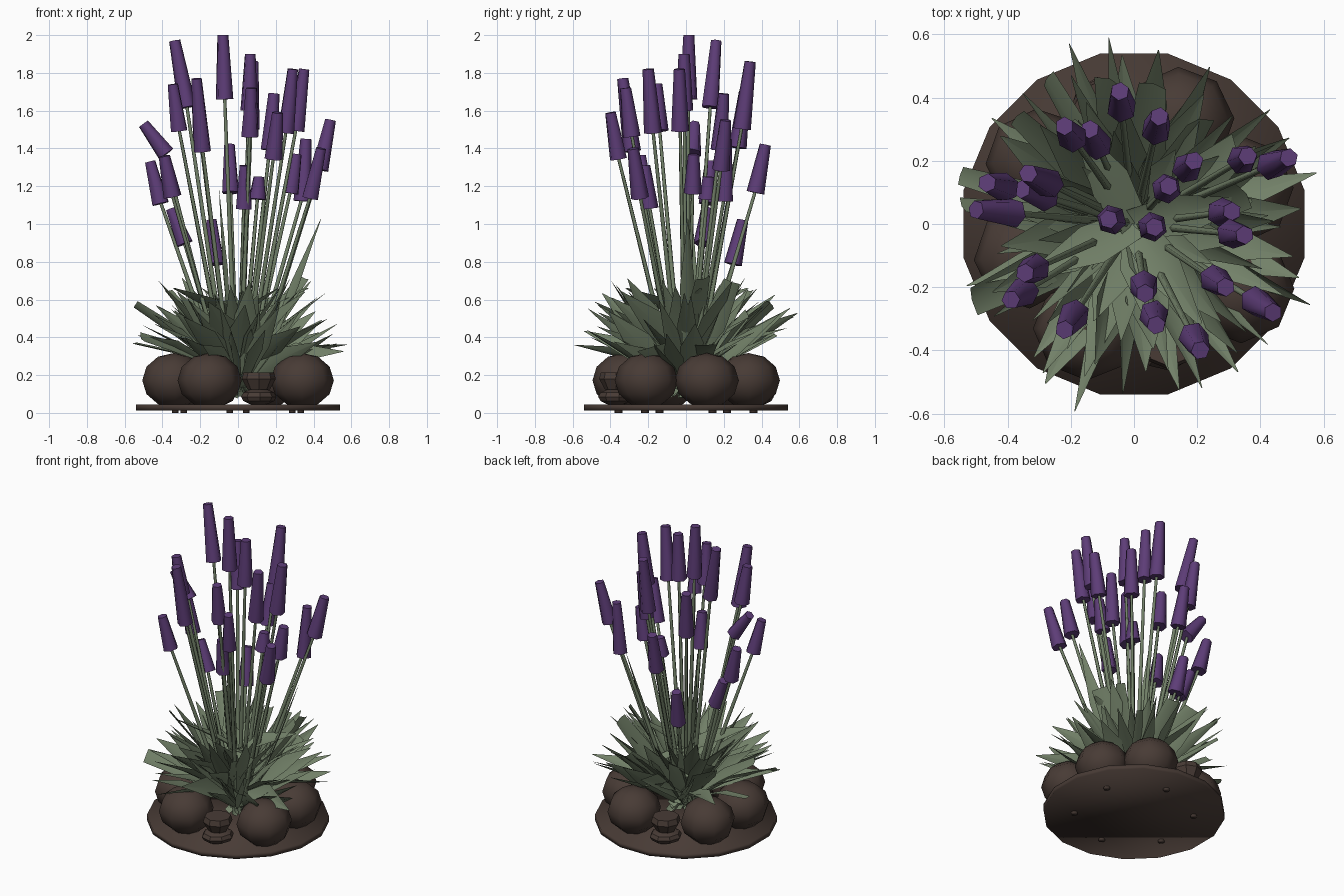
import bpy, bmesh, math, random
from mathutils import Vector, Matrix

random.seed(23)
cube = bpy.data.objects.get("Cube")
if cube:
    bpy.data.objects.remove(cube)


def material(name, rgb):
    mat = bpy.data.materials.new(name)
    mat.use_nodes = True
    mat.diffuse_color = (*rgb, 1)
    mat.node_tree.nodes["Principled BSDF"].inputs["Base Color"].default_value = (*rgb, 1)
    return mat


green = material("leaf green", (0.17, 0.22, 0.14))
purple = material("flower purple", (0.11, 0.046, 0.185))
brown = material("earth brown", (0.065, 0.044, 0.036))


def finish(name, bm, mat, smooth_angle):
    mesh = bpy.data.meshes.new(name)
    bm.to_mesh(mesh)
    bm.free()
    mesh.materials.append(mat)
    obj = bpy.data.objects.new(name, mesh)
    bpy.context.collection.objects.link(obj)
    bpy.ops.object.select_all(action='DESELECT')
    obj.select_set(True)
    bpy.context.view_layer.objects.active = obj
    bpy.ops.object.shade_smooth_by_angle(angle=math.radians(smooth_angle))


def taper(bm, start, end, r_start, r_end, sides, spin=0):
    """Add a tapered prism running between two points."""
    axis = end - start
    turn = axis.to_track_quat('Z', 'Y').to_matrix().to_4x4()
    place = Matrix.Translation((start + end) / 2) @ turn @ Matrix.Rotation(spin, 4, 'Z')
    bmesh.ops.create_cone(bm, cap_ends=True, segments=sides, radius1=r_start,
                          radius2=r_end, depth=axis.length, matrix=place)


def boulder(bm, centre, size, spin):
    """Add a faceted, squashed ball."""
    place = (Matrix.Translation(centre) @ Matrix.Rotation(spin, 4, 'Z')
             @ Matrix.Diagonal((*size, 1)))
    bmesh.ops.create_uvsphere(bm, u_segments=8, v_segments=6, radius=1, matrix=place)


def blade(bm, base, tip, width, twist, blunt, bow):
    """Add one creased leaf that bows upward on its way out."""
    bend = base.lerp(tip, 0.5) + Vector((0, 0, bow))
    axis = (tip - base).normalized()
    side = Vector((-axis.y, axis.x, 0)).normalized()
    side = Matrix.Rotation(twist, 3, axis) @ side
    normal = axis.cross(side)
    rows = []
    for t, w in ((0, 0.35), (0.6, 1), (1, blunt)):
        p = base * (1 - t) ** 2 + bend * 2 * t * (1 - t) + tip * t * t
        half = side * width * w / 2
        rib = p - normal * width * w * 0.14
        rows.append([bm.verts.new(q) for q in (p - half, rib, p + half)])
    for low, high in zip(rows, rows[1:]):
        for k in range(2):
            bm.faces.new((low[k], high[k], high[k + 1], low[k + 1]))


# Soil disc with little pegs beneath
bm = bmesh.new()
bmesh.ops.create_cone(bm, cap_ends=True, segments=16, radius1=0.55, radius2=0.55, depth=0.032,
                      matrix=Matrix.Translation((0, 0, 0.028)) @ Matrix.Rotation(math.pi / 16, 4, 'Z'))
for i in range(6):
    a = i * math.tau / 6 + 0.4
    p = Vector((0.36 * math.cos(a), 0.36 * math.sin(a), 0))
    taper(bm, p, p + Vector((0, 0, 0.03)), 0.02, 0.02, 6)
finish("soil_disc", bm, brown, 180)

# Ring of big stones
bm = bmesh.new()
for i, (x, y) in enumerate([(-0.15, -0.33), (0.34, -0.21), (0.34, 0.11),
                            (0.15, 0.33), (-0.3, 0.2), (-0.34, -0.1)]):
    boulder(bm, (x, y, 0.172), (0.17, 0.165, 0.145), i * 0.8)
finish("big_stones", bm, brown, 50)

# Flat-topped pebbles stacked in the two gaps
bm = bmesh.new()
for s in (1, -1):
    foot, waist, lid = (Vector((0.11 * s, -0.37 * s, z)) for z in (0.125, 0.18, 0.215))
    taper(bm, foot, waist, 0.06, 0.09, 8)
    taper(bm, waist, lid, 0.09, 0.08, 8)
    boulder(bm, (0.11 * s, -0.37 * s, 0.085), (0.1, 0.09, 0.045), 0.9)
finish("pebbles", bm, brown, 35)

# Leaf rosette, with some leaves crossing over the middle
bm = bmesh.new()
count = 84
for i in range(count):
    a = i * 2.39996 + random.uniform(-0.15, 0.15)
    out = 0.22 + 0.39 * math.sqrt(i / count) + random.uniform(-0.05, 0.02)
    top = 0.73 - 1.3 * max(0, out - 0.44) - random.uniform(0, 0.23)
    ray = Vector((math.cos(a), math.sin(a), 0))
    base = ray * random.uniform(-0.12, 0.06) + Vector((0, 0, random.uniform(0.08, 0.2)))
    blunt = 0.7 if i % 8 == 0 else 0.03
    blade(bm, base, ray * out + Vector((0, 0, top)), random.uniform(0.08, 0.15),
          random.uniform(-1.1, 1.1), blunt, random.uniform(0.02, 0.1))
# Broad leaves lying across the centre
for a in (2.1, 3.6, 5.3, 0.2):
    ray = Vector((math.cos(a), math.sin(a), 0))
    blade(bm, ray * -0.2 + Vector((0, 0, 0.4)), ray * 0.38 + Vector((0, 0, 0.66)),
          0.14, 0.3, 0.1, 0.05)
# Tall leaves rising above the rosette
for x, y, z in ((0.44, 0.01, 1.03), (-0.1, 0.02, 1.18)):
    blade(bm, Vector((x * 0.2, y * 0.2, 0.15)), Vector((x, y, z)), 0.09, 0.5, 0.03, 0)
finish("leaves", bm, green, 180)

# Flower heads: tip position, length, optional lean compared with the stem
heads = [
    (-0.045, 0.42, 1.42, 0.26), (-0.22, 0.31, 1.7, 0.3), (-0.14, 0.3, 1.02, 0.24),
    (0.08, 0.34, 1.86, 0.36), (0.19, 0.2, 1.69, 0.3), (0.36, 0.215, 1.45, 0.33, 0.2),
    (0.49, 0.21, 1.55, 0.27), (0.11, 0.12, 1.25, 0.12), (0.31, 0.04, 1.37, 0.21),
    (0.35, -0.035, 1.82, 0.33), (0.065, -0.01, 1.9, 0.3), (-0.08, 0.015, 2, 0.34),
    (-0.465, 0.13, 1.33, 0.23), (-0.335, 0.16, 1.97, 0.36, 1), (-0.5, 0.045, 1.53, 0.2, 2),
    (-0.345, -0.155, 1.74, 0.25), (-0.39, -0.24, 1.36, 0.22), (-0.22, -0.335, 1.77, 0.39),
    (0.035, -0.22, 1.31, 0.23), (0.07, -0.32, 1.72, 0.26), (0.21, -0.4, 1.59, 0.25),
    (0.29, -0.2, 1.82, 0.34), (0.44, -0.28, 1.4, 0.27), (-0.355, 0.11, 1.08, 0.2, 1),
]
flowers, stems = bmesh.new(), bmesh.new()
for x, y, z, length, *lean in heads:
    k = lean[0] if lean else 0.6
    tip = Vector((x, y, z))
    low = tip - Vector((x * k, y * k, z - 0.2)).normalized() * length
    taper(flowers, low, tip, 0.048, 0.03, 6, random.uniform(0, 1))
    root = Vector((x * 0.15, y * 0.15, 0.15))
    taper(stems, root, low.lerp(tip, 0.1), 0.015, 0.009, 5)
finish("flower_heads", flowers, purple, 65)
finish("stems", stems, green, 75)
